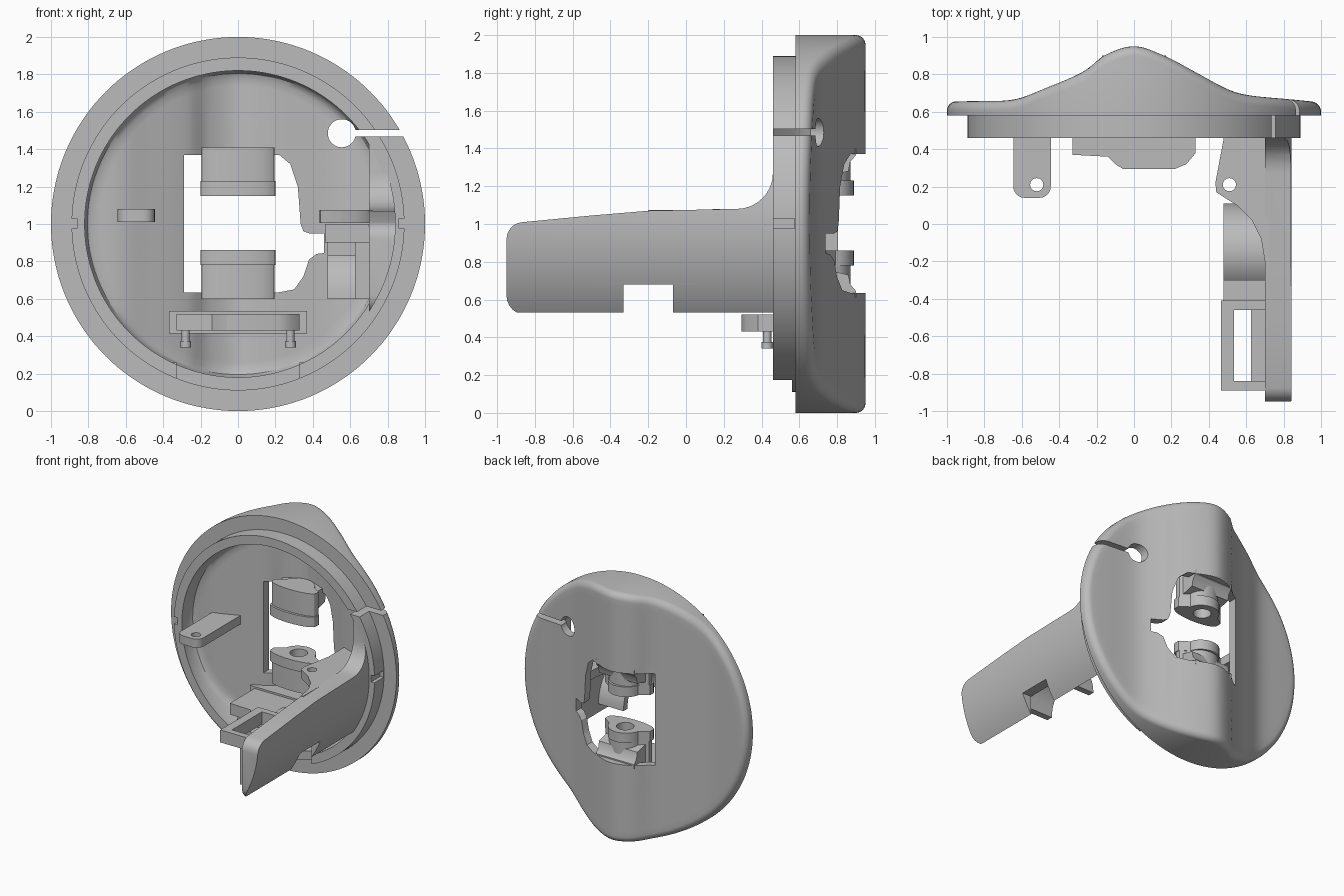
import bpy, bmesh
from math import sin, cos, pi, radians

if "Cube" in bpy.data.objects:
    bpy.data.objects.remove(bpy.data.objects["Cube"], do_unlink=True)

grey = bpy.data.materials.new("light_grey")
grey.use_nodes = True
grey.diffuse_color = (0.5, 0.5, 0.5, 1)
grey.node_tree.nodes["Principled BSDF"].inputs["Base Color"].default_value = (0.5, 0.5, 0.5, 1)


def make(name, bm):
    bmesh.ops.recalc_face_normals(bm, faces=bm.faces)
    mesh = bpy.data.meshes.new(name)
    bm.to_mesh(mesh)
    bm.free()
    mesh.materials.append(grey)
    ob = bpy.data.objects.new(name, mesh)
    bpy.context.collection.objects.link(ob)
    return ob


def prism(name, pts, axis, lo, hi):
    """Extrude a 2D outline along an axis: x takes (y,z), y takes (x,z), z takes (x,y)."""
    place = {"x": lambda a, b, t: (t, a, b),
             "y": lambda a, b, t: (a, t, b),
             "z": lambda a, b, t: (a, b, t)}[axis]
    bm = bmesh.new()
    low = [bm.verts.new(place(a, b, lo)) for a, b in pts]
    high = [bm.verts.new(place(a, b, hi)) for a, b in pts]
    bm.faces.new(low)
    bm.faces.new(high)
    for i in range(len(pts)):
        j = (i + 1) % len(pts)
        bm.faces.new((low[i], low[j], high[j], high[i]))
    return make(name, bm)


def box(name, x, y, z):
    return prism(name, [(x[0], y[0]), (x[1], y[0]), (x[1], y[1]), (x[0], y[1])], "z", *z)


def arc(cx, cy, rx, ry, a0=0, a1=360, n=12):
    return [(cx + rx * cos(radians(a0 + (a1 - a0) * i / n)),
             cy + ry * sin(radians(a0 + (a1 - a0) * i / n))) for i in range(n + 1)]


def disc(cx, cy, r, n=32):
    return arc(cx, cy, r, r, n=n)[:-1]


def boolean(ob, tool, op="DIFFERENCE"):
    m = ob.modifiers.new("cut", "BOOLEAN")
    m.operation, m.solver, m.object = op, "EXACT", tool
    bpy.context.view_layer.objects.active = ob
    bpy.ops.object.modifier_apply(modifier=m.name)
    bpy.data.objects.remove(tool, do_unlink=True)


# Smooth hump profile of the back, as depth over x
HUMP = [(-1.1, .655), (-.85, .657), (-.64, .665), (-.5, .715), (-.26, .82), (-.16, .9),
        (0, .95), (.16, .9), (.35, .8), (.5, .72), (.6, .69), (.85, .665), (1.1, .64)]


def hump(x):
    k = max(i for i in range(len(HUMP) - 1) if HUMP[i][0] <= x)

    def slope(i):
        a, b = HUMP[max(i - 1, 0)], HUMP[min(i + 1, len(HUMP) - 1)]
        return (b[1] - a[1]) / (b[0] - a[0])
    (x0, y0), (x1, y1) = HUMP[k], HUMP[k + 1]
    h = x1 - x0
    t = (x - x0) / h
    return (y0 * (1 + 2 * t) * (1 - t) ** 2 + y1 * t * t * (3 - 2 * t)
            + h * t * (1 - t) * ((1 - t) * slope(k) - t * slope(k + 1)))


# Shell: concentric rings, each (radius, depth, follows hump)
WALL, ROUND, SIDES = .07, .05, 144
rings = [(i * .95 / 24, 0, True) for i in range(1, 25)]
rings += [(1 - ROUND + ROUND * sin(a), ROUND * (cos(a) - 1), True)
          for a in [pi / 2 * i / 6 for i in range(1, 7)]]
rings += [(1, .58, False), (.89, .58, False), (.89, .46, False), (.82, .46, False)]
rings += [(.82, -WALL - .04, True), (.805, -WALL - .012, True)]
rings += [(i * .78 / 20, -WALL, True) for i in range(20, 0, -1)]
bm = bmesh.new()
loops = []
for r, d, follow in rings:
    loop = []
    for i in range(SIDES):
        a = 2 * pi * i / SIDES
        x = r * cos(a)
        loop.append(bm.verts.new((x, d + (hump(x) if follow else 0), 1 + r * sin(a))))
    loops.append(loop)
back = bm.verts.new((0, hump(0), 1))
front = bm.verts.new((0, hump(0) - WALL, 1))
for i in range(SIDES):
    j = (i + 1) % SIDES
    bm.faces.new((back, loops[0][i], loops[0][j]))
    bm.faces.new((front, loops[-1][j], loops[-1][i]))
    for p, q in zip(loops, loops[1:]):
        bm.faces.new((p[i], p[j], q[j], q[i]))
shell = make("domed_shell", bm)

# Central window, cable hole and lip notches
window = [(-.29, .635), (-.29, 1.37), (.22, 1.37), (.28, 1.32), (.32, 1.2), (.335, 1), (.35, .96),
          (.38, .95), (.46, .95), (.46, .845), (.42, .84), (.38, .81), (.35, .72), (.3, .65), (.22, .635)]
boolean(shell, prism("window_cutter", window, "y", .3, 1.2))
boolean(shell, prism("hole_cutter", disc(.555, 1.485, .075), "y", .3, 1.2))


def slot():
    return box("slot_cutter", (.6, 1.2), (.3, 1.2), (1.468, 1.502))


boolean(shell, slot())
boolean(shell, box("lip_cutter", (-.33, .33), (.3, .56), (.05, .3)))
for s in (-1, 1):
    boolean(shell, box("notch_cutter", sorted((s * .86, s * .92)), (.4, .575), (.975, 1.03)))

# Side arm: curved outside, flat inside, with a filleted root
side = ([(.62, .47), (.46, .47), (.46, .52)]
        + arc(-.85, .62, .1, .1, 270, 180, 6) + arc(-.86, .92, .09, .09, 180, 100, 6)
        + [(-.5, 1.045), (-.2, 1.07), (.27, 1.08)]
        + arc(.27, 1.27, .19, .19, 270, 360, 8)[1:] + [(.46, 1.46), (.62, 1.46)])
arm = prism("side_arm", side, "x", .7, 1.1)
boolean(arm, prism("arm_round", disc(0, 1, .843, 144), "y", -1.2, .8), "INTERSECT")
boolean(arm, box("arm_notch", (.6, 1), (-.33, -.07), (.4, .68)))

# Screw tabs
right_tab = prism("right_tab", [(.72, .64), (.48, .69), (.48, .46), (.435, .22), (.44, .17), (.47, .15),
                                (.55, .1), (.63, .02), (.68, -.08), (.7, -.2), (.72, -.2)],
                  "z", 1.005, 1.075)
boolean(right_tab, prism("tab_hole", disc(.51, .21, .035), "z", .9, 1.2))
left_tab = prism("left_tab", [(-.445, .69), (-.645, .63)] + arc(-.585, .2, .06, .06, 180, 270, 6)
                 + arc(-.505, .2, .06, .06, 270, 360, 6), "z", 1.01, 1.08)
boolean(left_tab, prism("tab_hole", disc(-.52, .21, .035), "z", .9, 1.2))

# Switch frame and the arch behind it
frame = box("switch_frame", (.465, .71), (-.89, -.41), (.9, 1.0))
boolean(frame, box("frame_hole", (.535, .7), (-.84, -.46), (.8, 1.1)))
box("frame_wall", (.625, .71), (-.87, -.4), (.6, .9))
prism("arch", arc(-.15, .6, .26, .29, 0, 180, 24) + arc(-.15, .6, .21, .24, 180, 0, 24), "x", .478, .705)
box("arch_link", (.478, .71), (-.43, -.3), (.83, .91))

# Lower bracket with two pegs
prism("lower_bracket", [(-.33, .74), (-.33, .37), (-.14, .36), (-.1, .32), (-.06, .295), (.22, .295),
                        (.28, .32), (.33, .38), (.33, .75), (.16, .87), (0, .9), (-.16, .87)],
      "z", .43, .52)
prism("bracket_root", [(-.37, .72), (-.37, .68), (.37, .68), (.37, .74), (.16, .85), (-.16, .85)],
      "z", .415, .535)
for s in (-1, 1):
    prism("peg", disc(s * .28, .43, .022, 16), "z", .37, .44)
    prism("peg_foot", disc(s * .28, .43, .03, 16), "z", .34, .375)
    box("lower_rib", sorted((s * .33, s * .35)), (.48, .66), (.19, .26))

# Pivot lugs facing each other across the window
plate = ([(-.2, .74), (-.2, .7)] + arc(0, .7, .2, .06, 180, 360, 12)[1:] + [(.2, .74)]
         + arc(0, .77, .13, .12, 10, 170, 12))
column = [(x * .97, .77 + (y - .77) * .85) for x, y in plate]
for name, s in (("upper", 1), ("lower", -1)):
    z = 1.005 + s * .145
    lug = prism(name + "_lug", plate, "z", *sorted((z, z + s * .08)))
    post = prism(name + "_lug_post", column, "z", *sorted((z + s * .07, z + s * .26)))
    boolean(lug, post, "UNION")
    boolean(lug, prism("pivot_hole", disc(0, .77, .065), "z", *sorted((z - s * .1, z + s * .14))))
    # flared foot joining the lug to the shell
    foot = [(.7, z + s * .09), (.86, z + s * .13), (.87, z + s * .18), (.9, z + s * .215),
            (.9, z + s * .25), (.7, z + s * .25)]
    prism(name + "_lug_foot", foot, "x", -.17, .17)

# Slot also passes through the arm root
boolean(arm, slot())

# Smooth shading with sharp edges kept
for ob in bpy.context.scene.objects:
    if ob.type == "MESH":
        bpy.ops.object.select_all(action="DESELECT")
        ob.select_set(True)
        bpy.context.view_layer.objects.active = ob
        bpy.ops.object.shade_smooth_by_angle(angle=radians(30))
